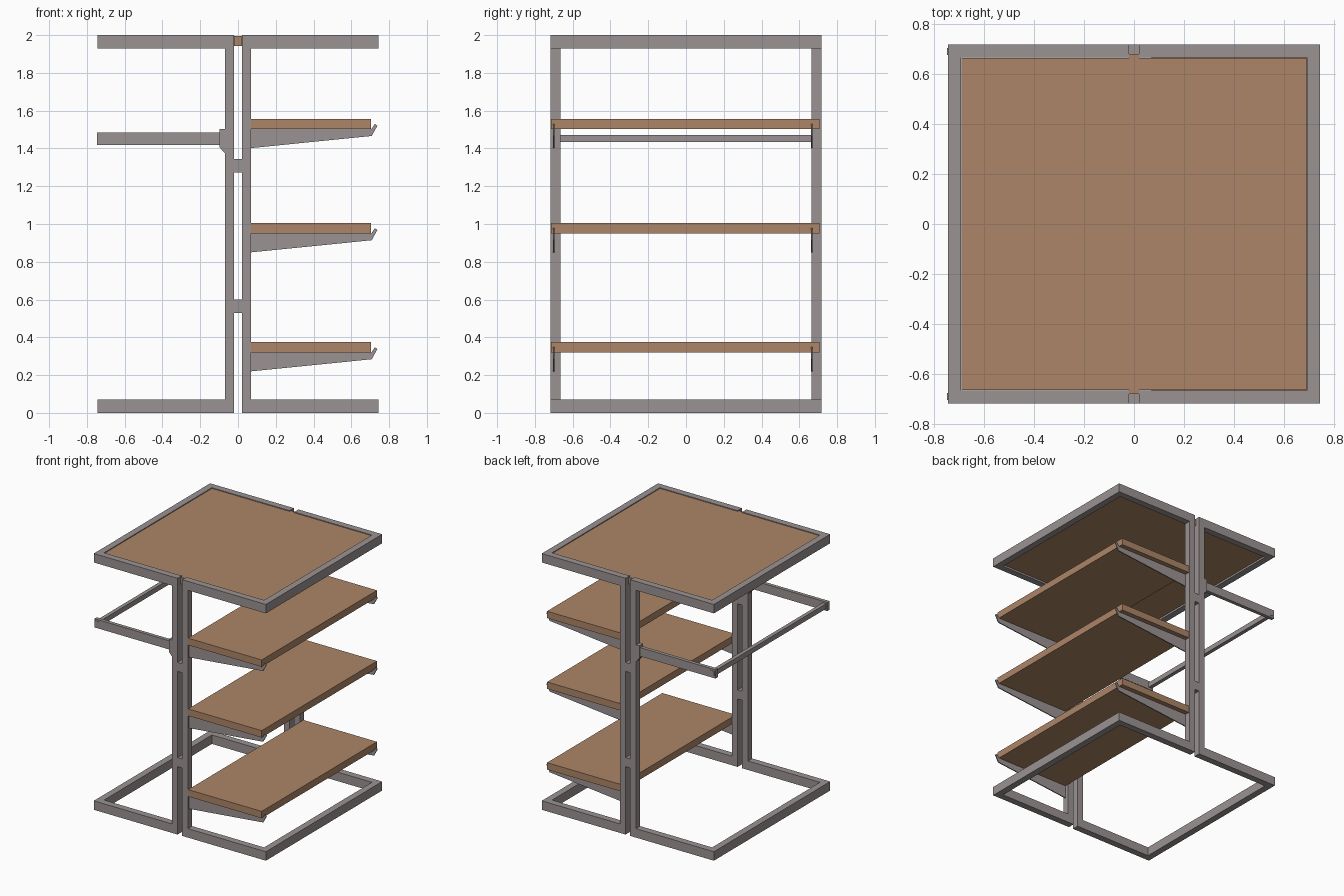
import bpy, bmesh

if "Cube" in bpy.data.objects:
    bpy.data.objects.remove(bpy.data.objects["Cube"])

def material(name, rgb):
    m = bpy.data.materials.new(name)
    m.diffuse_color = (*rgb, 1)
    m.use_nodes = True
    m.node_tree.nodes["Principled BSDF"].inputs["Base Color"].default_value = m.diffuse_color
    return m

GREY = material("warm_grey_metal", (0.33, 0.29, 0.29))
WOOD = material("brown_wood", (0.415, 0.235, 0.135))

def prism(name, pts, y0, y1, mat):
    """Extrude an x-z outline from y0 to y1."""
    bm = bmesh.new()
    f = bm.faces.new([bm.verts.new((x, y0, z)) for x, z in pts])
    ext = bmesh.ops.extrude_face_region(bm, geom=[f])
    for v in ext["geom"]:
        if isinstance(v, bmesh.types.BMVert):
            v.co.y = y1
    bmesh.ops.recalc_face_normals(bm, faces=bm.faces)
    me = bpy.data.meshes.new(name)
    bm.to_mesh(me)
    bm.free()
    me.materials.append(mat)
    ob = bpy.data.objects.new(name, me)
    bpy.context.collection.objects.link(ob)
    return ob

def box(name, x, y, z, mat):
    x0, x1 = sorted(x)
    y0, y1 = sorted(y)
    return prism(name, [(x0, z[0]), (x1, z[0]), (x1, z[1]), (x0, z[1])], y0, y1, mat)

X, Y, T, H = 0.743, 0.717, 0.052, 0.07   # half sizes, tube width, tube height

# Two C-shaped half frames, back to back
for sx, side in ((-1, "left"), (1, "right")):
    for z, level in ((0, "base"), (2 - H, "top")):
        for sy, end in ((-1, "front"), (1, "back")):
            box(f"{side}_{end}_{level}_rail", (sx * 0.02, sx * X),
                (sy * (Y - T), sy * Y), (z, z + H), GREY)
        box(f"{side}_{level}_end_rail", (sx * (X - T), sx * X),
            (-(Y - T), Y - T), (z, z + H), GREY)
    for sy, end in ((-1, "front"), (1, "back")):
        box(f"{side}_{end}_post", (sx * 0.02, sx * 0.07),
            (sy * (Y - T), sy * Y), (H, 2 - H), GREY)

# Spacers joining the post pairs
for sy, end in ((-1, "front"), (1, "back")):
    for z in (0.53, 1.273):
        box(f"{end}_spacer", (-0.02, 0.02), (sy * (Y - T), sy * Y), (z, z + 0.07), GREY)

# Top panel with tabs reaching into the gaps between frames
box("top_panel", (-(X - T - 0.002), X - T - 0.002), (-0.663, 0.663), (1.943, 1.995), WOOD)
for sy in (-1, 1):
    box("top_panel_tab", (-0.019, 0.019), (sy * 0.663, sy * 0.68), (1.943, 1.995), WOOD)

# Shelves on thin tapered brackets with hooked tips
for z in (0.32, 0.95, 1.502):
    box("shelf", (0.07, 0.705), (-0.715, 0.707), (z, z + 0.054), WOOD)
    outline = [(0.07, z - 0.1), (0.708, z - 0.036), (0.738, z + 0.018),
               (0.725, z + 0.028), (0.706, z), (0.07, z)]
    for y in (-0.70, 0.666):
        prism("shelf_bracket", outline, y - 0.004, y + 0.004, GREY)

# Hanging rail: arms, wedge mounts and cross bar
for sy, end in ((-1, "front"), (1, "back")):
    box(f"{end}_rail_arm", (-0.747, -0.07), (sy * 0.675, sy * 0.703), (1.417, 1.485), GREY)
    prism(f"{end}_arm_mount", [(-0.097, 1.503), (-0.097, 1.405), (-0.07, 1.375), (-0.07, 1.503)],
          sy * 0.667, sy * 0.714, GREY)
box("hanging_rail", (-0.737, -0.707), (-0.706, 0.706), (1.433, 1.472), GREY)
